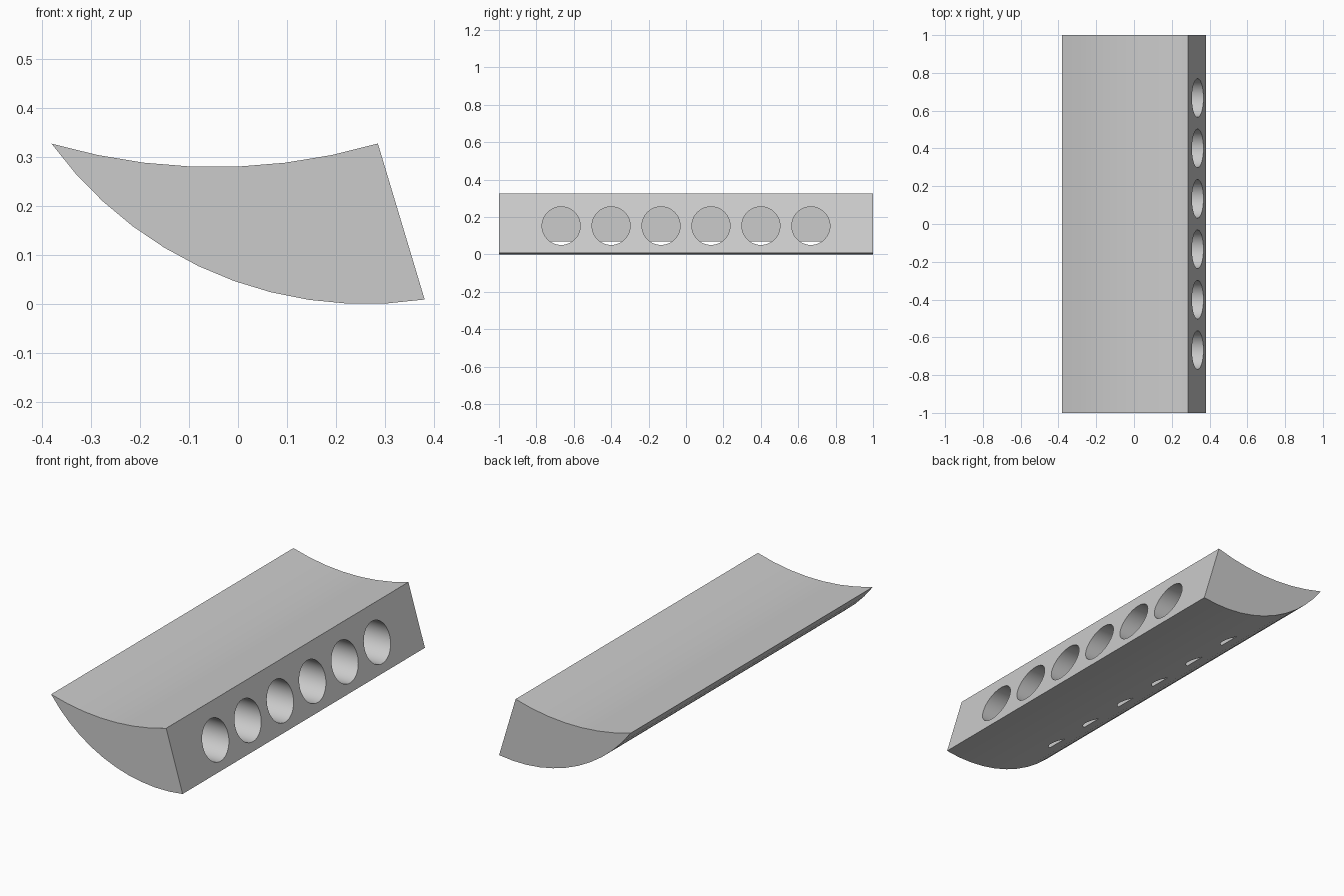
import bpy, bmesh
from math import sin, cos, radians
from mathutils import Matrix

cube = bpy.data.objects.get("Cube")
if cube:
    bpy.data.objects.remove(cube, do_unlink=True)

grey = bpy.data.materials.new("light grey")
grey.use_nodes = True
colour = (0.6, 0.6, 0.6, 1)
grey.diffuse_color = colour
grey.node_tree.nodes["Principled BSDF"].inputs["Base Color"].default_value = colour


def arc(cx, cz, radius, start, end, segments):
    """Points along an arc, with angles in degrees measured from straight down."""
    angles = [radians(start + (end - start) * i / segments) for i in range(segments + 1)]
    return [(cx + radius * sin(a), cz - radius * cos(a)) for a in angles]


def to_object(bm, name):
    bmesh.ops.recalc_face_normals(bm, faces=bm.faces)
    mesh = bpy.data.meshes.new(name)
    bm.to_mesh(mesh)
    bm.free()
    mesh.materials.append(grey)
    obj = bpy.data.objects.new(name, mesh)
    bpy.context.collection.objects.link(obj)
    return obj


# Curved block: convex underside, shallow concave top, sloping side face
underside = arc(0.26, 0.79, 0.79, -54.1, 8.75, 11)
top = arc(-0.0475, 1.455, 1.176, 16.42, -16.42, 7)
profile = underside + top[:-1]
bm = bmesh.new()
face = bm.faces.new([bm.verts.new((x, -1, z)) for x, z in profile])
extruded = bmesh.ops.extrude_face_region(bm, geom=[face])["geom"]
bmesh.ops.translate(bm, vec=(0, 2, 0),
                    verts=[v for v in extruded if isinstance(v, bmesh.types.BMVert)])
block = to_object(bm, "curved_block")

# Row of six flat-ended holes, which just break through the underside
hole_end, hole_mouth = -0.06, 0.5
bm = bmesh.new()
for i in range(6):
    place = Matrix.Translation(((hole_end + hole_mouth) / 2, (i - 2.5) * 0.267, 0.153))
    bmesh.ops.create_cone(bm, cap_ends=True, segments=48, radius1=0.102, radius2=0.102,
                          depth=hole_mouth - hole_end,
                          matrix=place @ Matrix.Rotation(radians(90), 4, "Y"))
cutter = to_object(bm, "hole_cutter")
cutter.hide_render = True

cut = block.modifiers.new("holes", "BOOLEAN")
cut.operation = "DIFFERENCE"
cut.solver = "EXACT"
cut.object = cutter

for obj in bpy.context.selected_objects:
    obj.select_set(False)
block.select_set(True)
bpy.context.view_layer.objects.active = block
bpy.ops.object.modifier_apply(modifier=cut.name)
bpy.data.objects.remove(cutter, do_unlink=True)
bpy.ops.object.shade_smooth_by_angle(angle=radians(30))
